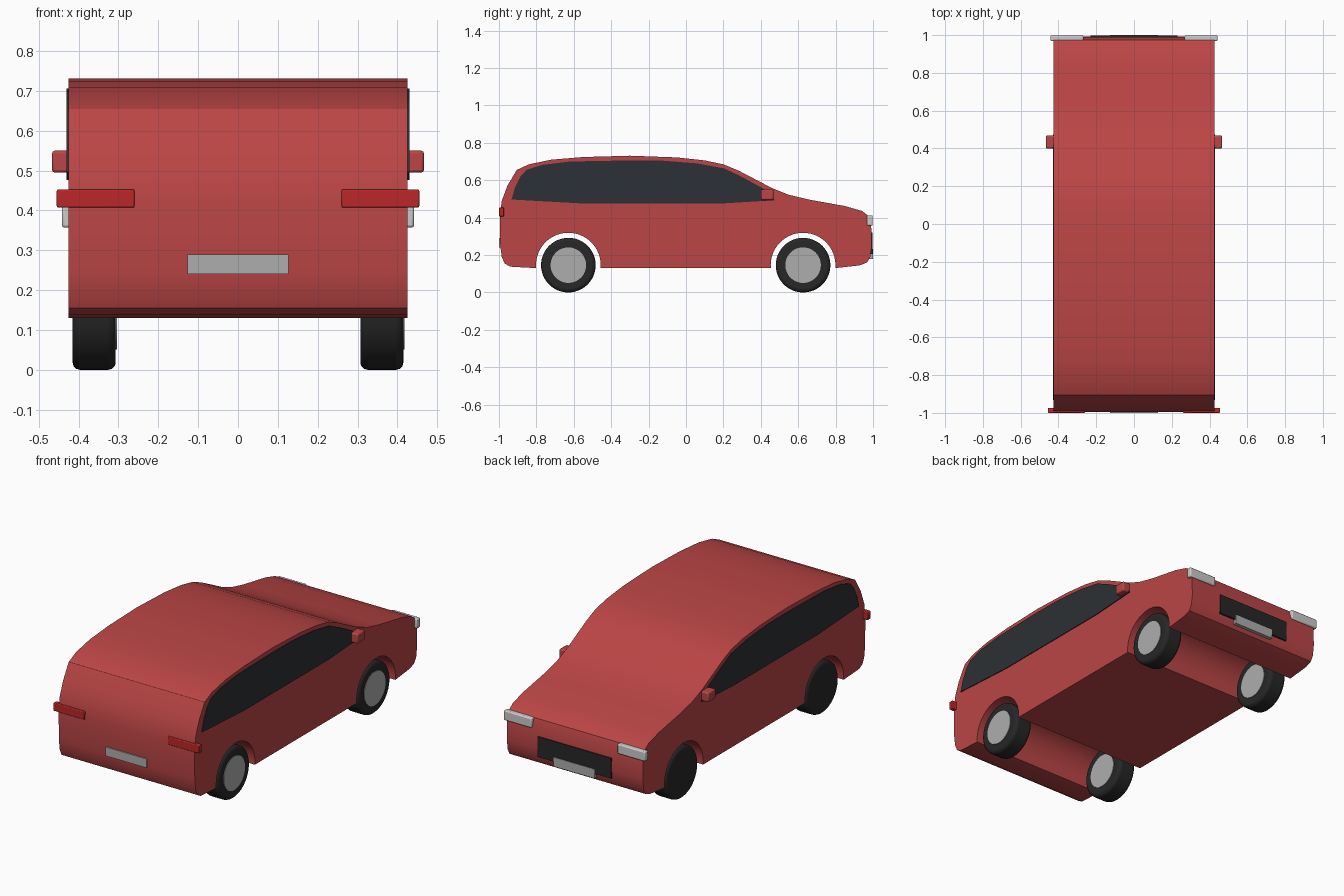
import bpy, bmesh, math

if "Cube" in bpy.data.objects:
    bpy.data.objects.remove(bpy.data.objects["Cube"])

def material(name, rgb):
    m = bpy.data.materials.new(name)
    m.diffuse_color = (*rgb, 1)
    m.use_nodes = True
    m.node_tree.nodes["Principled BSDF"].inputs["Base Color"].default_value = m.diffuse_color
    return m

RED = material("red_paint", (0.50, 0.06, 0.06))
LAMP_RED = material("lamp_red", (0.50, 0.02, 0.02))
GLASS = material("dark_glass", (0.025, 0.03, 0.035))
RUBBER = material("rubber", (0.02, 0.02, 0.02))
SILVER = material("silver", (0.42, 0.42, 0.42))
LAMP = material("lamp_white", (0.65, 0.65, 0.62))

def finish(ob, mat, bevel=0, segments=2):
    ob.data.materials.append(mat)
    if bevel:
        mod = ob.modifiers.new("bevel", 'BEVEL')
        mod.width, mod.segments = bevel, segments
        mod.limit_method = 'ANGLE'
    bpy.ops.object.select_all(action='DESELECT')
    ob.select_set(True)
    bpy.context.view_layer.objects.active = ob
    bpy.ops.object.shade_smooth_by_angle(angle=math.radians(32))
    return ob

def extrude_x(name, profile, x0, x1, mat, bevel=0):
    """Extrude a closed (y, z) outline from x0 to x1."""
    bm = bmesh.new()
    face = bm.faces.new([bm.verts.new((x0, y, z)) for y, z in profile])
    ext = bmesh.ops.extrude_face_region(bm, geom=[face])
    verts = [v for v in ext["geom"] if isinstance(v, bmesh.types.BMVert)]
    bmesh.ops.translate(bm, verts=verts, vec=(x1 - x0, 0, 0))
    bmesh.ops.recalc_face_normals(bm, faces=bm.faces)
    me = bpy.data.meshes.new(name)
    bm.to_mesh(me)
    bm.free()
    ob = bpy.data.objects.new(name, me)
    bpy.context.collection.objects.link(ob)
    return finish(ob, mat, bevel)

def box(name, x, y, z, mat, bevel=0):
    return extrude_x(name, [(y[0], z[0]), (y[1], z[0]), (y[1], z[1]), (y[0], z[1])],
                     x[0], x[1], mat, bevel)

def cylinder(name, x0, x1, y, z, r, mat, bevel=0, segments=3):
    bpy.ops.mesh.primitive_cylinder_add(vertices=48, radius=r, depth=x1 - x0,
        location=((x0 + x1) / 2, y, z), rotation=(0, math.pi / 2, 0))
    ob = bpy.context.object
    ob.name = name
    return finish(ob, mat, bevel, segments)

AXLES = {"rear": 0.626, "front": -0.629}
AXLES = {"rear": -0.629, "front": 0.626}   # bonnet end is at +y
WHEEL_Z, WHEEL_R, ARCH_R, SILL = 0.146, 0.146, 0.173, 0.13

def arch(yc):
    """Wheel arch outline running from +y to -y."""
    a0 = math.asin((SILL - WHEEL_Z) / ARCH_R)
    return [(yc + ARCH_R * math.cos(a), WHEEL_Z + ARCH_R * math.sin(a))
            for a in (a0 + (math.pi - 2 * a0) * i / 28 for i in range(29))]

# Body: side outline with the arches cut right through
upper = [(-0.94, 0.138), (-0.97, 0.155), (-0.985, 0.19), (-0.993, 0.25), (-0.995, 0.42),
         (-0.985, 0.49), (-0.955, 0.57), (-0.905, 0.655), (-0.84, 0.685), (-0.72, 0.71),
         (-0.55, 0.724), (-0.3, 0.731), (-0.05, 0.722), (0.1, 0.706), (0.2, 0.685),
         (0.28, 0.652), (0.38, 0.6), (0.46, 0.558), (0.55, 0.522), (0.66, 0.496),
         (0.85, 0.462), (0.94, 0.436), (0.975, 0.41), (0.99, 0.36), (0.993, 0.25),
         (0.985, 0.19), (0.968, 0.16), (0.93, 0.145)]
extrude_x("body", upper + arch(AXLES["front"]) + arch(AXLES["rear"]), -0.425, 0.425, RED)

# Side windows
window = [(-0.933, 0.497), (-0.915, 0.56), (-0.885, 0.62), (-0.853, 0.655), (-0.77, 0.682),
          (-0.62, 0.7), (-0.3, 0.706), (-0.13, 0.705), (0.06, 0.69), (0.206, 0.663),
          (0.3, 0.617), (0.4, 0.563), (0.46, 0.525), (0.473, 0.493), (0.2, 0.476), (-0.56, 0.476)]

for side, s in (("left", -1), ("right", 1)):
    def span(a, b):
        return sorted((s * a, s * b))
    extrude_x(side + "_window", window, *span(0.415, 0.43), GLASS)
    box(side + "_mirror", span(0.415, 0.467), (0.40, 0.468), (0.495, 0.55), RED, 0.007)
    box(side + "_tail_light", span(0.26, 0.455), (-1.0, -0.973), (0.407, 0.453), LAMP_RED, 0.004)
    box(side + "_headlight", span(0.268, 0.442), (0.968, 0.998), (0.357, 0.412), LAMP, 0.006)
    # Wheels: every hub cap faces +x
    for end, y in AXLES.items():
        x0 = s * 0.361 - 0.054
        cylinder(f"{side}_{end}_tyre", x0, x0 + 0.108, y, WHEEL_Z, WHEEL_R, RUBBER, 0.018)
        cylinder(f"{side}_{end}_hub", x0 + 0.06, x0 + 0.111, y, WHEEL_Z, 0.095, SILVER)

# Grille and number plates
box("grille", (-0.23, 0.23), (0.97, 0.997), (0.205, 0.32), RUBBER)
box("front_plate", (-0.127, 0.127), (0.97, 1.0), (0.18, 0.232), SILVER)
box("rear_plate", (-0.127, 0.127), (-1.0, -0.975), (0.24, 0.29), SILVER)
